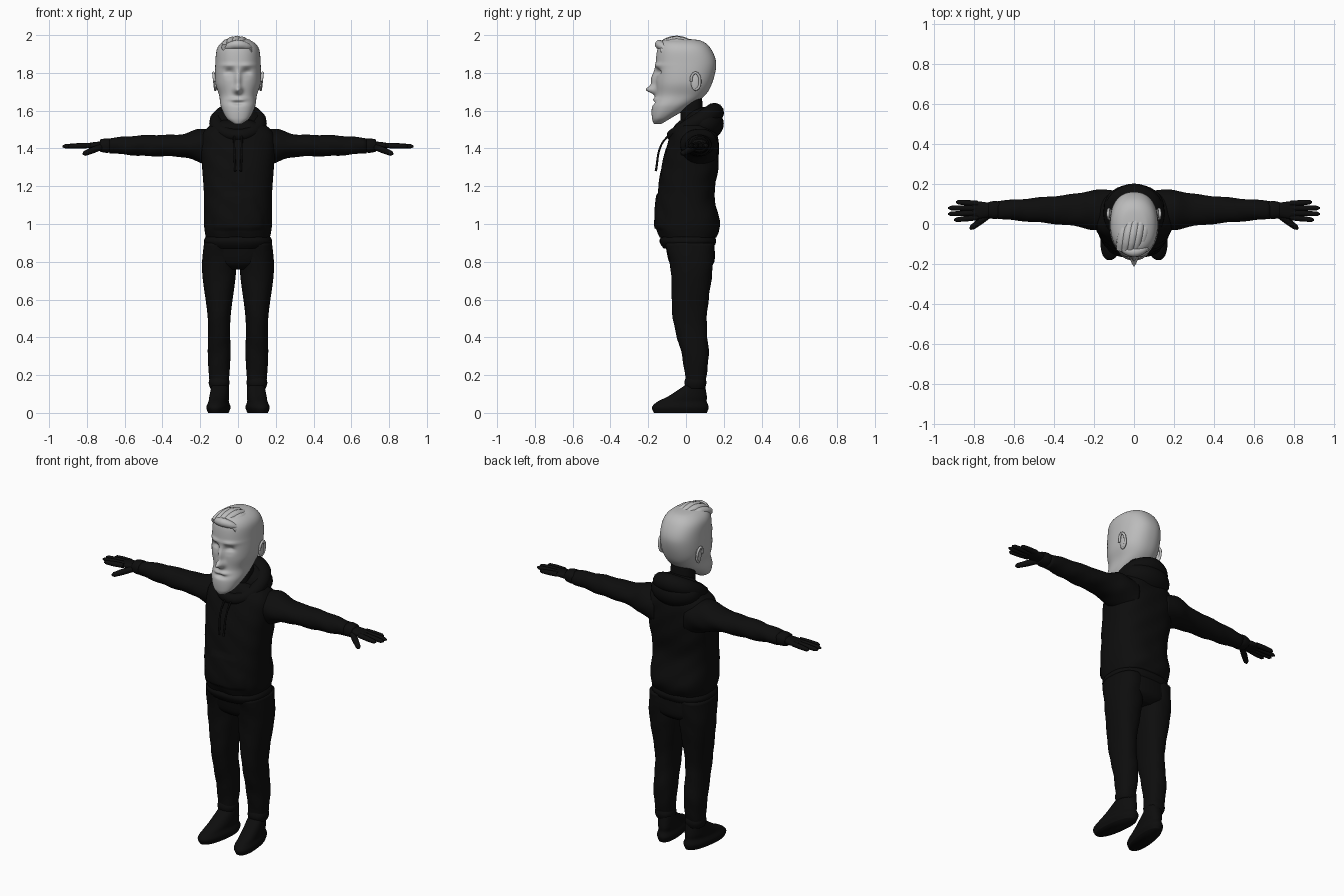
import bpy, bmesh
from math import sin, cos, pi, exp, copysign
from mathutils import Vector

cube = bpy.data.objects.get("Cube")
if cube:
    bpy.data.objects.remove(cube)


def material(name, value):
    mat = bpy.data.materials.new(name)
    mat.use_nodes = True
    colour = (value, value, value, 1)
    mat.diffuse_color = colour
    shader = mat.node_tree.nodes["Principled BSDF"]
    shader.inputs["Base Color"].default_value = colour
    shader.inputs["Roughness"].default_value = 0.8
    return mat


BLACK = material("black cloth", 0.004)
GREY = material("pale grey", 0.5)


def add_mesh(name, bm, mat):
    bmesh.ops.recalc_face_normals(bm, faces=bm.faces)
    for face in bm.faces:
        face.smooth = True
    mesh = bpy.data.meshes.new(name)
    bm.to_mesh(mesh)
    bm.free()
    mesh.materials.append(mat)
    ob = bpy.data.objects.new(name, mesh)
    bpy.context.collection.objects.link(ob)
    return ob


def spline(rows, t):
    """Smooth curve through rows of numbers."""
    i = min(int(t), len(rows) - 2)
    u = t - i
    last = len(rows) - 1
    before, start, end, after = (rows[min(max(k, 0), last)] for k in range(i - 1, i + 3))
    result = []
    for p, q, r, s in zip(before, start, end, after):
        slope_in, slope_out = (r - p) / 2, (s - q) / 2
        cubic = 2 * (q - r) + slope_in + slope_out
        square = 3 * (r - q) - 2 * slope_in - slope_out
        result.append(q + u * (slope_in + u * (square + u * cubic)))
    return result


def rounded(value, power):
    return copysign(abs(value) ** (2 / power), value)


def loft(name, rows, mat, axis="z", centre=(0, 0), side=1, power=2.3,
         segments=40, steps=6, warp=None):
    """Rows hold position, two half sizes and a shift of the second."""
    bm = bmesh.new()
    rings = []
    for k in range((len(rows) - 1) * steps + 1):
        along, size_a, size_b, shift = spline(rows, k / steps)
        ring = []
        for j in range(segments):
            angle = 2 * pi * j / segments
            a = centre[0] + size_a * rounded(cos(angle), power)
            b = centre[1] + size_b * rounded(sin(angle), power) + shift
            point = Vector((a, b, along) if axis == "z" else (along, a, b))
            if warp:
                warp(point)
            point.x *= side
            ring.append(bm.verts.new(point))
        rings.append(ring)
    for lower, upper in zip(rings, rings[1:]):
        for j in range(segments):
            bm.faces.new((lower[j - 1], lower[j], upper[j], upper[j - 1]))
    bm.faces.new(rings[0])
    bm.faces.new(rings[-1])
    return add_mesh(name, bm, mat)


def band(name, low, high, size_a, size_b, **options):
    """Puffy ring of cloth, pinched at both ends."""
    rows = []
    for k in range(5):
        puff = 0.85 + 0.15 * sin(pi * k / 4)
        rows.append((low + (high - low) * k / 4, size_a * puff, size_b * puff, 0))
    loft(name, rows, BLACK, **options)


def tube(name, points, mat, closed=False, side=1):
    """Round tube through points of x, y, z and radius."""
    curve = bpy.data.curves.new(name, "CURVE")
    curve.dimensions = "3D"
    curve.bevel_depth = 1
    curve.use_fill_caps = True
    path = curve.splines.new("BEZIER")
    path.bezier_points.add(len(points) - 1)
    path.use_cyclic_u = closed
    for knot, (x, y, z, radius) in zip(path.bezier_points, points):
        knot.co = (x * side, y, z)
        knot.radius = radius
        knot.handle_left_type = knot.handle_right_type = "AUTO"
    guide = bpy.data.objects.new(name + "_path", curve)
    bpy.context.collection.objects.link(guide)
    graph = bpy.context.evaluated_depsgraph_get()
    mesh = bpy.data.meshes.new_from_object(guide.evaluated_get(graph))
    bm = bmesh.new()
    bm.from_mesh(mesh)
    bpy.data.objects.remove(guide)
    bpy.data.meshes.remove(mesh)
    return add_mesh(name, bm, mat)


def finger(name, start, end, radius, side):
    """Straight digit with a rounded tip."""
    points = []
    for t, taper in ((0, 1), (0.5, 1), (0.9, 0.8), (1, 0.3)):
        points.append((*Vector(start).lerp(Vector(end), t), radius * taper))
    tube(name, points, BLACK, side=side)


def ball(name, location, scale, mat):
    bm = bmesh.new()
    bmesh.ops.create_uvsphere(bm, u_segments=32, v_segments=16, radius=1)
    bmesh.ops.scale(bm, vec=scale, verts=bm.verts)
    bmesh.ops.translate(bm, vec=location, verts=bm.verts)
    return add_mesh(name, bm, mat)


# Head: depth, position and spread of each facial feature
socket = (0.025, 0.045, 1.8, 0.025, 0.02)
eyelid = (-0.012, 0.045, 1.79, 0.02, 0.01)
brow = (-0.01, 0.05, 1.84, 0.04, 0.01)
nose_tip = (-0.045, 0, 1.71, 0.02, 0.02)
nose_bridge = (-0.026, 0, 1.76, 0.014, 0.05)
moustache = (-0.01, 0.02, 1.66, 0.03, 0.01)
mouth = (0.014, 0, 1.64, 0.03, 0.01)
features = (socket, eyelid, brow, nose_tip, nose_bridge, moustache, mouth)


def sculpt_face(point):
    if point.y < 0:
        x, z = abs(point.x), point.z
        for depth, across, up, wide, tall in features:
            point.y += depth * exp(-((x - across) / wide) ** 2 - ((z - up) / tall) ** 2)


head = [(1.53, 0.02, 0.02, -0.15), (1.56, 0.06, 0.05, -0.13), (1.62, 0.09, 0.1, -0.08),
        (1.68, 0.1, 0.13, -0.03), (1.75, 0.12, 0.15, -0.01), (1.85, 0.12, 0.16, 0),
        (1.93, 0.11, 0.14, -0.01), (1.97, 0.07, 0.1, -0.02), (1.98, 0.01, 0.02, -0.02)]
loft("head", head, GREY, segments=96, steps=12, warp=sculpt_face)

# Swept quiff of overlapping locks and a curl across the front
for i in range(-2, 4):
    lock = []
    for k in range(6):
        t = k / 5
        arch = sin(pi * (t + 0.2) / 1.2)
        lock.append((0.025 * i + 0.04 * t - 0.02, 0.2 * t - 0.13,
                     1.93 + 0.04 * arch - 0.004 * i * i, 0.01 + 0.017 * arch))
    tube("hair_lock", lock, GREY)
curl = []
for k in range(-2, 3):
    curl.append((0.04 * k, 0.01 * k * k - 0.14, 1.95 - 0.007 * k * k, 0.025 - 0.004 * k * k))
tube("front_curl", curl, GREY)

# Neck and hood
band("neck", 1.48, 1.69, 0.07, 0.06, centre=(0, 0.03))
collar = []
for k in range(12):
    angle = 2 * pi * k / 12
    collar.append((0.11 * sin(angle), 0.04 - 0.11 * cos(angle),
                   1.53 - 0.06 * cos(angle), 0.042 - 0.01 * cos(angle)))
tube("hood_collar", collar, BLACK, closed=True)
ball("hood_back", (0, 0.09, 1.53), (0.15, 0.11, 0.09), BLACK)


# Hoodie body with a raised front pocket
def pocket(point):
    slant = max(0, point.z - 1.04) / 2
    if point.y < 0 and 0.97 < point.z < 1.16 and abs(point.x) < 0.13 - slant:
        point.y -= 0.008
    wrinkle(point)


def wrinkle(point):
    point.y += 0.002 * sin(point.z * 50 + point.x * 40)
    point.z += 0.002 * sin(point.x * 50 + point.y * 30)


torso = [(0.93, 0.17, 0.15, 0.01), (1, 0.18, 0.17, 0.01), (1.15, 0.18, 0.15, 0),
         (1.3, 0.19, 0.15, 0.02), (1.45, 0.2, 0.13, 0.04), (1.52, 0.15, 0.1, 0.04),
         (1.55, 0.08, 0.07, 0.04)]
loft("hoodie_body", torso, BLACK, segments=64, steps=9, power=2.5, warp=pocket)
band("hoodie_hem", 0.87, 0.95, 0.18, 0.15, centre=(0, 0.01), power=2.5)
hips = [(0.76, 0.09, 0.08, 0.03), (0.8, 0.15, 0.12, 0.03), (0.9, 0.17, 0.13, 0.02)]
loft("hips", hips, BLACK, power=2.5)

sleeve = [(0.1, 0.1, 0.1, -0.02), (0.2, 0.1, 0.09, 0), (0.3, 0.08, 0.06, 0),
          (0.5, 0.06, 0.055, 0), (0.68, 0.045, 0.04, 0)]
palm = [(0.7, 0.03, 0.02, 0), (0.75, 0.04, 0.02, 0), (0.81, 0.045, 0.01, 0)]
leg = [(0.15, 0.05, 0.05, 0.05), (0.3, 0.06, 0.07, 0.05), (0.5, 0.06, 0.09, 0.02),
       (0.75, 0.09, 0.11, 0.03), (0.9, 0.08, 0.13, 0.02)]
shoe = [(0, 0.05, 0.14, -0.03), (0.03, 0.06, 0.15, -0.03), (0.06, 0.05, 0.13, -0.02),
        (0.09, 0.05, 0.1, 0.01), (0.15, 0.045, 0.05, 0.05)]


def splay(point):
    point.x -= point.y / 8


for side, word in ((1, "left_"), (-1, "right_")):
    # Sleeve, cuff and hand
    arm = dict(axis="x", centre=(0.07, 1.415), side=side)
    loft(word + "sleeve", sleeve, BLACK, power=2, warp=wrinkle, **arm)
    band(word + "sleeve_cuff", 0.66, 0.73, 0.045, 0.038, **arm)
    loft(word + "palm", palm, BLACK, **arm)
    for i, reach in enumerate((0.9, 0.93, 0.93, 0.89)):
        finger(word + "finger", (0.78, 0.033 + 0.023 * i, 1.416),
               (reach, 0.02 + 0.03 * i, 1.411), 0.014, side)
    finger(word + "thumb", (0.72, 0.05, 1.41), (0.82, -0.025, 1.37), 0.017, side)

    # Trouser leg and shoe
    stance = dict(centre=(0.1, 0), side=side)
    loft(word + "leg", leg, BLACK, warp=wrinkle, **stance)
    band(word + "ankle_cuff", 0.13, 0.19, 0.055, 0.058, centre=(0.1, 0.05), side=side)
    loft(word + "shoe", shoe, BLACK, warp=splay, **stance)

    # Ear with a raised rim
    ball(word + "ear", (side * 0.118, 0.05, 1.75), (0.01, 0.024, 0.045), GREY)
    rim = []
    for k in range(7):
        angle = pi * (k / 4 - 0.5)
        rim.append((0.125 + 0.005 * sin(angle), 0.05 + 0.024 * cos(angle),
                    1.755 + 0.045 * sin(angle), 0.007))
    tube(word + "ear_rim", rim, GREY, side=side)

    # Hood drawstring
    cord = [(0.02, -0.07, 1.49, 0.005), (0.02, -0.13, 1.42, 0.005), (0.015, -0.16, 1.28, 0.006)]
    tube(word + "drawstring", cord, BLACK, side=side)
